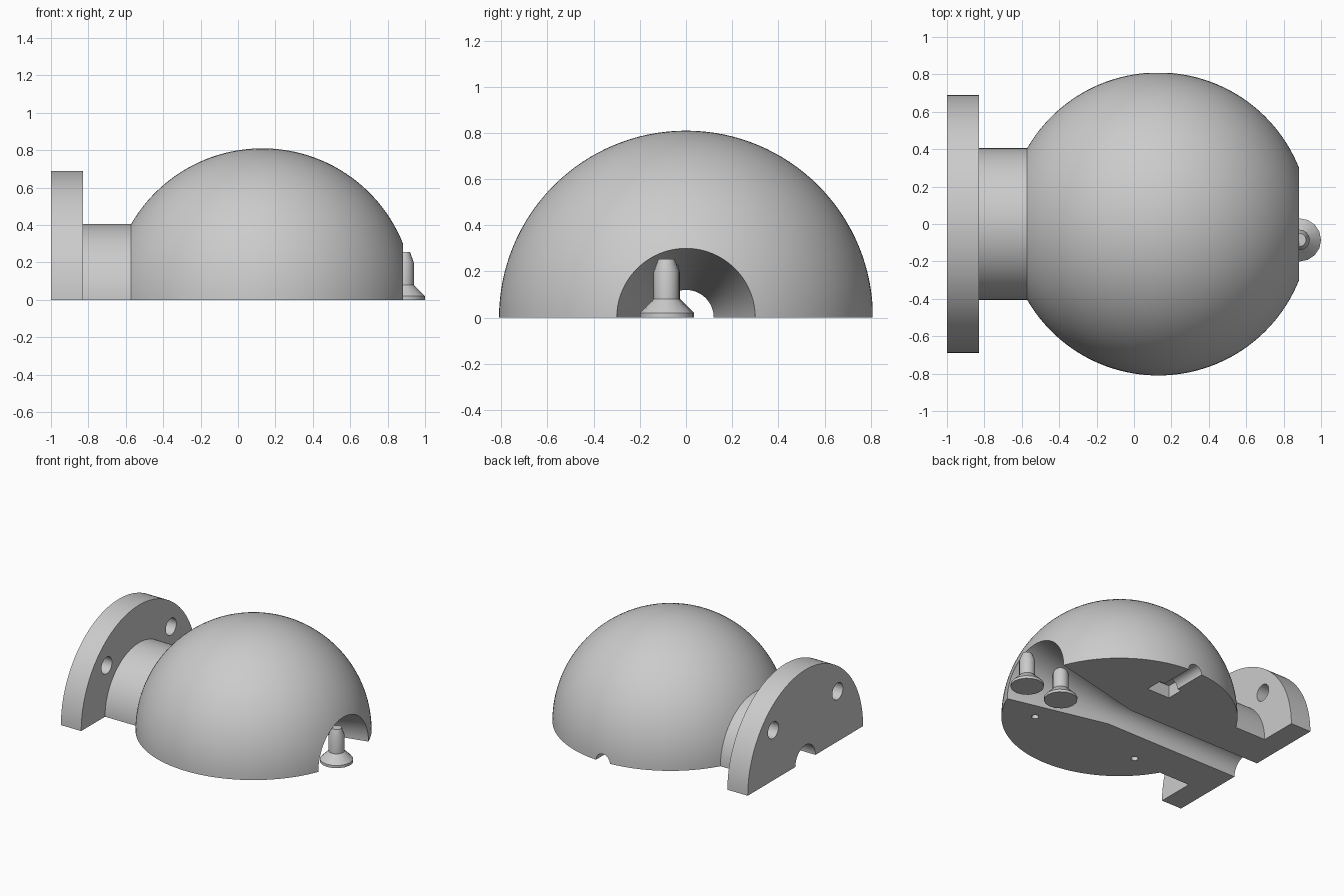
import bpy, bmesh
from math import sin, cos, pi, asin, radians
from mathutils import Matrix, Vector

cube = bpy.data.objects.get("Cube")
if cube:
    bpy.data.objects.remove(cube, do_unlink=True)

grey = bpy.data.materials.new("plain grey")
grey.use_nodes = True
grey.diffuse_color = (0.6, 0.6, 0.6, 1)
grey.node_tree.nodes["Principled BSDF"].inputs["Base Color"].default_value = (0.6, 0.6, 0.6, 1)


def finish(name, bm):
    bmesh.ops.recalc_face_normals(bm, faces=bm.faces)
    mesh = bpy.data.meshes.new(name)
    bm.to_mesh(mesh)
    bm.free()
    mesh.materials.append(grey)
    obj = bpy.data.objects.new(name, mesh)
    bpy.context.collection.objects.link(obj)
    return obj


def activate(obj):
    bpy.ops.object.select_all(action='DESELECT')
    obj.select_set(True)
    bpy.context.view_layer.objects.active = obj


def smooth(obj):
    activate(obj)
    bpy.ops.object.shade_smooth_by_angle(angle=radians(30))


def half_turn(name, profile, steps):
    """Turn a closed (x, radius) outline half way round the x axis."""
    bm = bmesh.new()
    rings = []
    for k in range(steps + 1):
        a = pi * k / steps
        rings.append([bm.verts.new((x, r * cos(a), r * sin(a))) for x, r in profile])
    n = len(profile)
    for r0, r1 in zip(rings, rings[1:]):
        for i in range(n):
            j = (i + 1) % n
            bm.faces.new((r0[i], r0[j], r1[j], r1[i]))
    bm.faces.new(rings[0])
    bm.faces.new(rings[-1])
    return finish(name, bm)


def rod(name, start, end, radius, segments=32):
    start, end = Vector(start), Vector(end)
    axis = end - start
    turn = axis.to_track_quat('Z', 'Y').to_matrix().to_4x4()
    bm = bmesh.new()
    bmesh.ops.create_cone(bm, cap_ends=True, segments=segments, radius1=radius,
                          radius2=radius, depth=axis.length,
                          matrix=Matrix.Translation((start + end) / 2) @ turn)
    return finish(name, bm)


def box(name, centre, size):
    bm = bmesh.new()
    bmesh.ops.create_cube(bm, size=1, matrix=Matrix.Translation(centre) @ Matrix.Diagonal((*size, 1)))
    return finish(name, bm)


def cut(target, cutter):
    cutter.hide_render = True
    mod = target.modifiers.new("cut", 'BOOLEAN')
    mod.operation = 'DIFFERENCE'
    mod.solver = 'EXACT'
    mod.object = cutter
    activate(target)
    bpy.ops.object.modifier_apply(modifier=mod.name)
    bpy.data.objects.remove(cutter, do_unlink=True)


# Half ball with neck, flange and a funnel-shaped bore, as one turned body
ball_x, ball_r, neck_r, mouth_r, bore_r = 0.13, 0.81, 0.405, 0.3, 0.12
a0, a1 = asin(mouth_r / ball_r), pi - asin(neck_r / ball_r)
arc = [a0 + (a1 - a0) * i / 48 for i in range(49)]
outline = [(ball_x + ball_r * cos(a), ball_r * sin(a)) for a in arc]
outline += [(-0.83, neck_r), (-0.83, 0.69), (-1, 0.69), (-1, bore_r), (ball_x, bore_r)]
body = half_turn("ball_half_with_flange", outline, 64)

# Flange bolt holes and small locating holes in the flat underside
for side in (-1, 1):
    cut(body, rod("bolt_hole", (-1.1, side * 0.385, 0.38), (-0.7, side * 0.385, 0.38), 0.063))
    x = ball_x + side * 0.445
    cut(body, rod("locating_hole", (x, -0.37, -0.1), (x, -0.37, 0.1), 0.025, 20))

# Side screw groove and its nut pocket
cut(body, rod("screw_groove", (ball_x, 0.48, 0), (ball_x, 1, 0), 0.058))
cut(body, box("nut_pocket", (ball_x + 0.005, 0.485, 0), (0.19, 0.13, 0.19)))
smooth(body)


def pin(name, x, y):
    """Upright pin with a countersunk head and a tapered tip."""
    rings = [(0.115, 0), (0.115, 0.02), (0.055, 0.08), (0.055, 0.2), (0.035, 0.255)]
    n = 16
    bm = bmesh.new()
    loops = [[bm.verts.new((x + r * cos(2 * pi * k / n), y + r * sin(2 * pi * k / n), z))
              for k in range(n)] for r, z in rings]
    for lo, hi in zip(loops, loops[1:]):
        for k in range(n):
            m = (k + 1) % n
            bm.faces.new((lo[k], lo[m], hi[m], hi[k]))
    bm.faces.new(loops[0])
    bm.faces.new(loops[-1])
    smooth(finish(name, bm))


# Loose pins standing in the funnel
pin("outer_pin", 0.885, -0.085)
pin("inner_pin", 0.59, -0.08)
